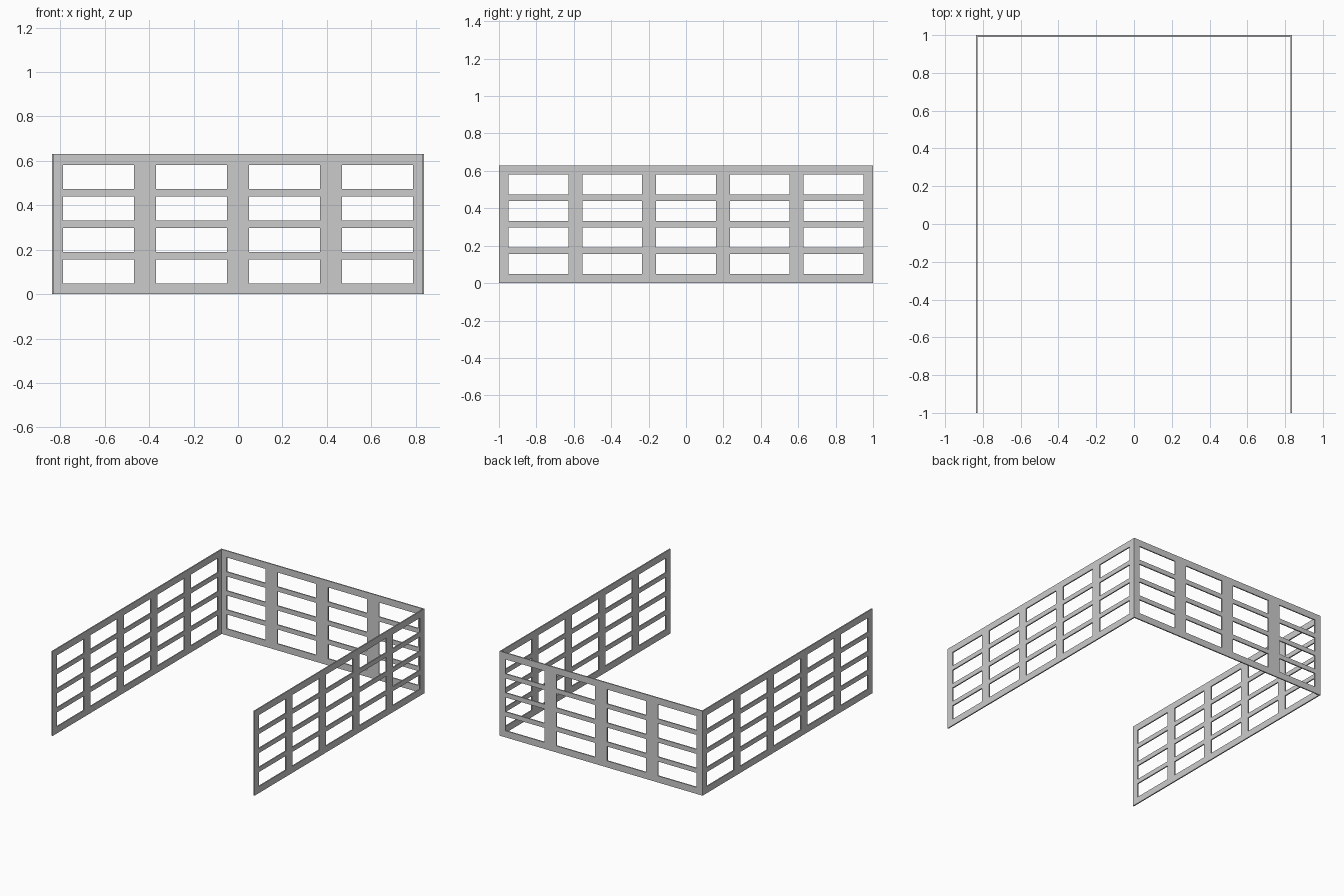
import bpy
import bmesh
from math import radians
from mathutils import Matrix

cube = bpy.data.objects.get("Cube")
if cube:
    bpy.data.objects.remove(cube, do_unlink=True)

HALF_X, HALF_Y, HEIGHT, THICK = 0.837, 1.0, 0.63, 0.009
OPEN_W, OPEN_H = 0.32, 0.107

# One plain grey for everything
grey = bpy.data.materials.new("plain grey")
grey.use_nodes = True
colour = (0.6, 0.6, 0.6, 1)
grey.diffuse_color = colour
grey.node_tree.nodes["Principled BSDF"].inputs["Base Color"].default_value = colour


def cuts(start, end, count, size, pitch):
    """Edges of evenly spaced openings, with the two outer ends."""
    middle = (start + end) / 2
    edges = [start]
    for i in range(count):
        centre = middle + (i - (count - 1) / 2) * pitch
        edges += [centre - size / 2, centre + size / 2]
    return edges + [end]


def lattice_wall(name, half_length, columns, pitch, matrix):
    """Upright panel along local x, pierced by a grid of openings."""
    us = cuts(-half_length, half_length, columns, OPEN_W, pitch)
    vs = cuts(0, HEIGHT, 4, OPEN_H, 0.1415)
    bm = bmesh.new()
    grid = [[bm.verts.new((u, 0, v)) for v in vs] for u in us]
    for i in range(len(us) - 1):
        for j in range(len(vs) - 1):
            if i % 2 and j % 2:
                continue
            bm.faces.new((grid[i][j], grid[i + 1][j],
                          grid[i + 1][j + 1], grid[i][j + 1]))
    # Give the sheet its thickness, behind the outer face
    result = bmesh.ops.extrude_face_region(bm, geom=bm.faces[:], use_keep_orig=True)
    moved = [v for v in result["geom"] if isinstance(v, bmesh.types.BMVert)]
    bmesh.ops.translate(bm, verts=moved, vec=(0, THICK, 0))
    bmesh.ops.recalc_face_normals(bm, faces=bm.faces[:])
    mesh = bpy.data.meshes.new(name)
    bm.to_mesh(mesh)
    bm.free()
    mesh.materials.append(grey)
    wall = bpy.data.objects.new(name, mesh)
    wall.matrix_world = matrix
    bpy.context.collection.objects.link(wall)


def placed(x, y, turn):
    return Matrix.Translation((x, y, 0)) @ Matrix.Rotation(radians(turn), 4, "Z")


# Back wall, then the two long side walls; the front stays open
lattice_wall("back_wall", HALF_X, 4, 0.419, placed(0, HALF_Y, 180))
lattice_wall("left_wall", HALF_Y, 5, 0.3945, placed(HALF_X, 0, 90))
lattice_wall("right_wall", HALF_Y, 5, 0.3945, placed(-HALF_X, 0, -90))
